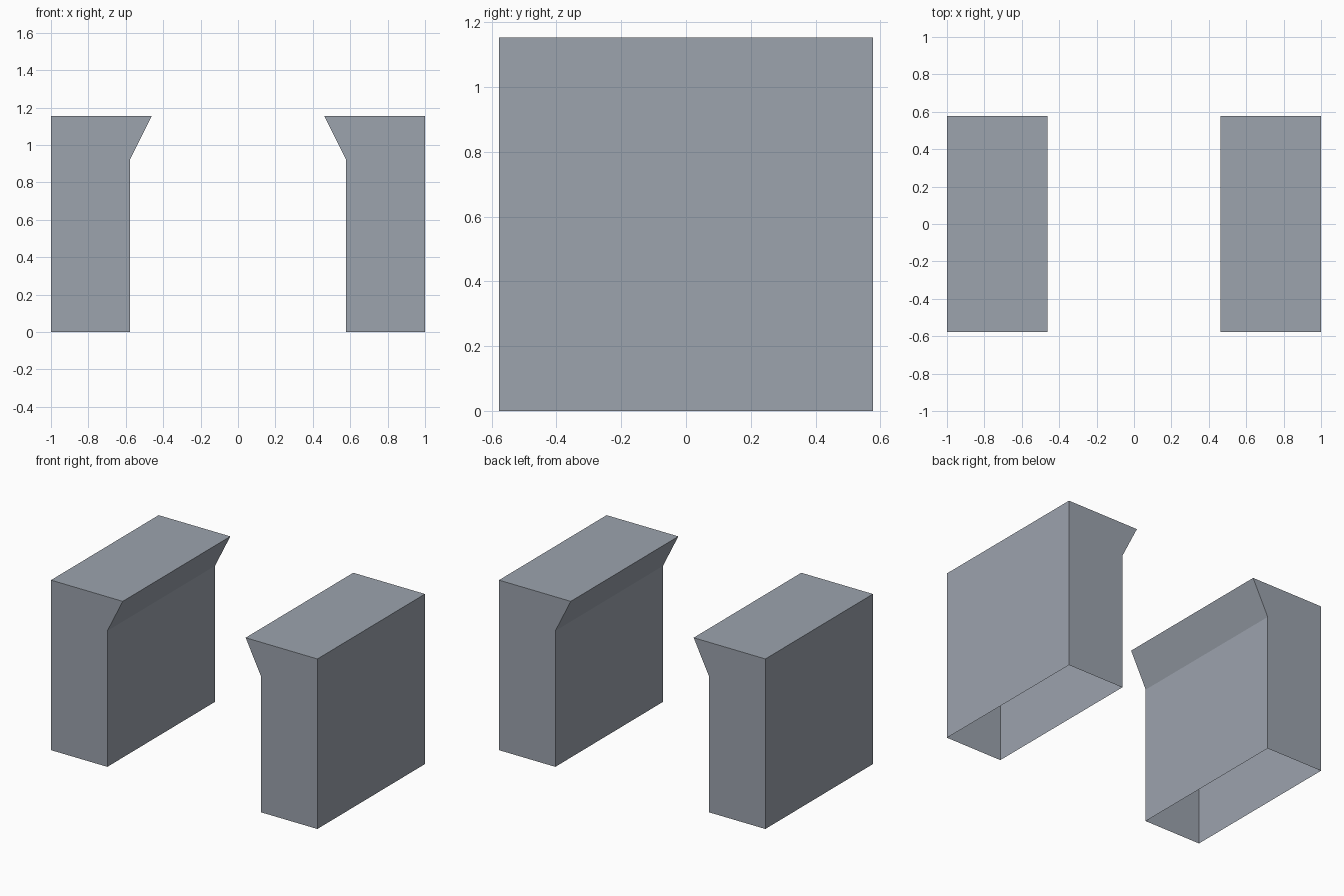
import bpy
import bmesh

if "Cube" in bpy.data.objects:
    bpy.data.objects.remove(bpy.data.objects["Cube"])

grey = bpy.data.materials.new("cool_grey")
grey.diffuse_color = (0.332, 0.366, 0.42, 1.0)
grey.use_nodes = True
grey.node_tree.nodes["Principled BSDF"].inputs["Base Color"].default_value = grey.diffuse_color

HALF_DEPTH = 0.577
# Front outline (x, z): straight pillar flaring inwards at the top
PROFILE = [(1.0, 0.0), (1.0, 1.154), (0.4615, 1.154), (0.577, 0.923), (0.577, 0.0)]


def pillar(name, side):
    """Extrude the outline along y, leaving the underside open."""
    bm = bmesh.new()
    front = [bm.verts.new((side * x, -HALF_DEPTH, z)) for x, z in PROFILE]
    back = [bm.verts.new((side * x, HALF_DEPTH, z)) for x, z in PROFILE]
    bm.faces.new(front)
    bm.faces.new(back[::-1])
    for i in range(len(PROFILE) - 1):
        bm.faces.new((front[i + 1], front[i], back[i], back[i + 1]))
    # Outward normals: the given winding suits the right side, flip for one side
    bm.normal_update()
    bm.faces.ensure_lookup_table()
    if bm.faces[0].normal.y > 0:
        bmesh.ops.reverse_faces(bm, faces=bm.faces[:])
    mesh = bpy.data.meshes.new(name)
    bm.to_mesh(mesh)
    bm.free()
    mesh.materials.append(grey)
    obj = bpy.data.objects.new(name, mesh)
    bpy.context.collection.objects.link(obj)


# Mirrored pair of pillars
pillar("left_pillar", -1)
pillar("right_pillar", 1)
